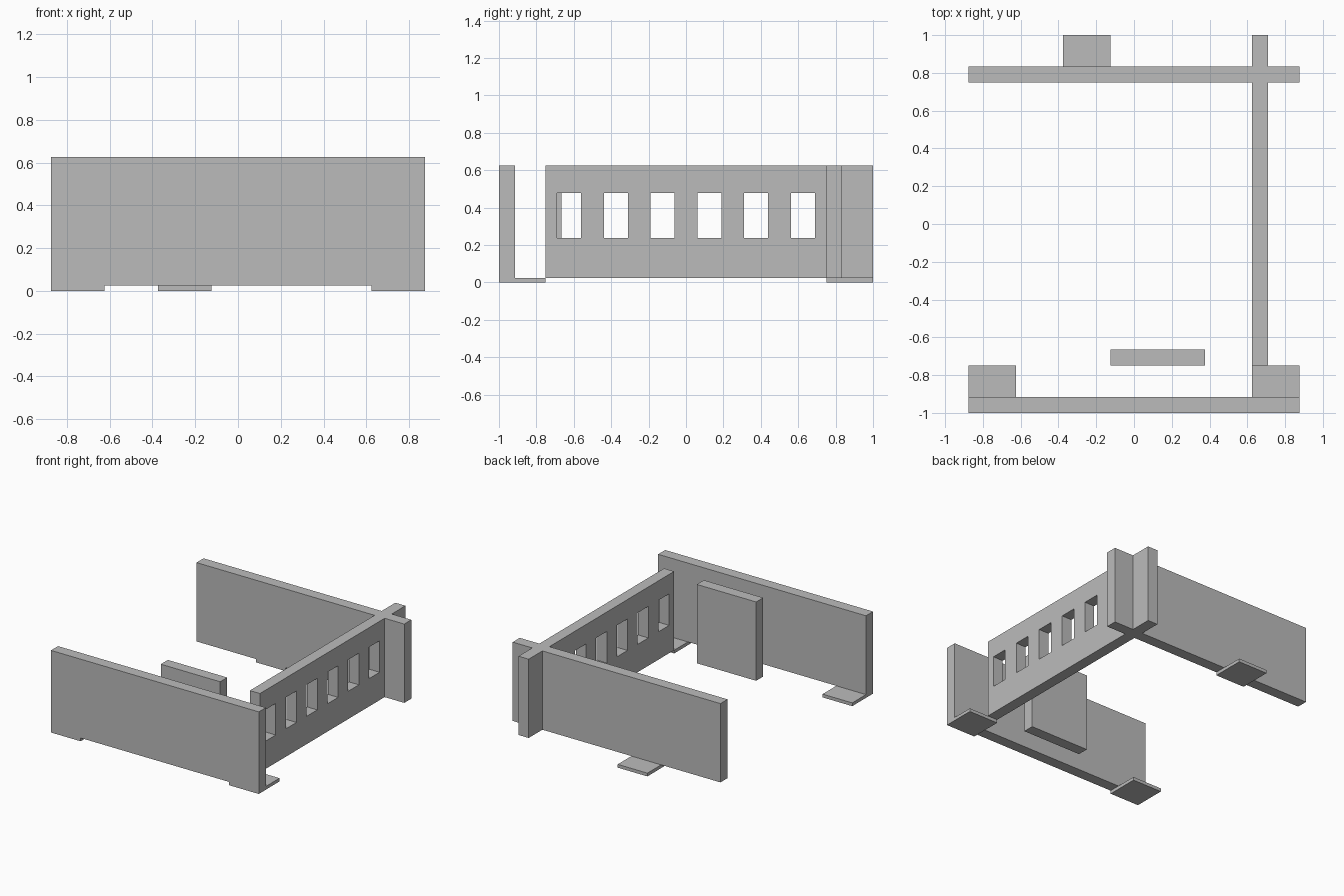
import bpy, bmesh

if "Cube" in bpy.data.objects:
    bpy.data.objects.remove(bpy.data.objects["Cube"])

grey = bpy.data.materials.new("plain grey")
grey.diffuse_color = (0.5, 0.5, 0.5, 1)
grey.use_nodes = True
grey.node_tree.nodes["Principled BSDF"].inputs["Base Color"].default_value = grey.diffuse_color

T = 0.085            # wall thickness
Z0, Z1 = 0.025, 0.625  # underside and top of the walls


def finish(name, bm):
    bmesh.ops.recalc_face_normals(bm, faces=bm.faces[:])
    mesh = bpy.data.meshes.new(name)
    bm.to_mesh(mesh)
    bm.free()
    mesh.materials.append(grey)
    obj = bpy.data.objects.new(name, mesh)
    bpy.context.collection.objects.link(obj)
    return obj


def prism(name, points, push):
    """Extrude a closed 3D outline along a vector."""
    bm = bmesh.new()
    face = bm.faces.new([bm.verts.new(p) for p in points])
    new = bmesh.ops.extrude_face_region(bm, geom=[face])["geom"]
    verts = [v for v in new if isinstance(v, bmesh.types.BMVert)]
    bmesh.ops.translate(bm, verts=verts, vec=push)
    bm.faces.ensure_lookup_table()
    if not face.is_valid or all(not e.is_manifold for e in face.edges):
        bmesh.ops.holes_fill(bm, edges=bm.edges[:])
    return finish(name, bm)


def box(name, x0, x1, y0, y1, z0, z1):
    return prism(name, [(x0, y0, z0), (x1, y0, z0), (x1, y1, z0), (x0, y1, z0)],
                 (0, 0, z1 - z0))


# Front wall, notched underneath so its ends reach the ground
X, F = 0.875, 0.625
outline = [(-X, 0), (-F, 0), (-F, Z0), (F, Z0), (F, 0), (X, 0), (X, Z1), (-X, Z1)]
prism("front_wall", [(x, -1, z) for x, z in outline], (0, T, 0))

# Foot plates behind the front wall and below the back wall
box("foot_left", -X, -F, -1 + T, -0.75, 0, Z0)
box("foot_right", F, X, -1 + T, -0.75, 0, Z0)
box("foot_back", -0.375, -0.125, 0.75, 1, 0, Z0)

# Free-standing panel
box("inner_panel", -0.125, 0.375, -0.75, -0.75 + T, Z0, Z1)

# Back and side walls crossing as one plan outline
sx0, sx1, by0, by1 = F, F + T, 0.75, 0.75 + T
plan = [(sx0, -0.75), (sx1, -0.75), (sx1, by0), (X, by0), (X, by1), (sx1, by1),
        (sx1, 1), (sx0, 1), (sx0, by1), (-X, by1), (-X, by0), (sx0, by0)]
walls = prism("crossing_walls", [(x, y, Z0) for x, y in plan], (0, 0, Z1 - Z0))

# Row of six window openings in the side wall
for i in range(6):
    y = -0.625 + 0.25 * i
    cutter = box(f"window_cutter_{i + 1}", sx0 - 0.05, sx1 + 0.05,
                 y - 0.0645, y + 0.0645, 0.237, 0.477)
    cutter.hide_render = True
    cutter.hide_set(True)
    cut = walls.modifiers.new(f"window_{i + 1}", 'BOOLEAN')
    cut.object = cutter
    cut.operation = 'DIFFERENCE'
    cut.solver = 'EXACT'
